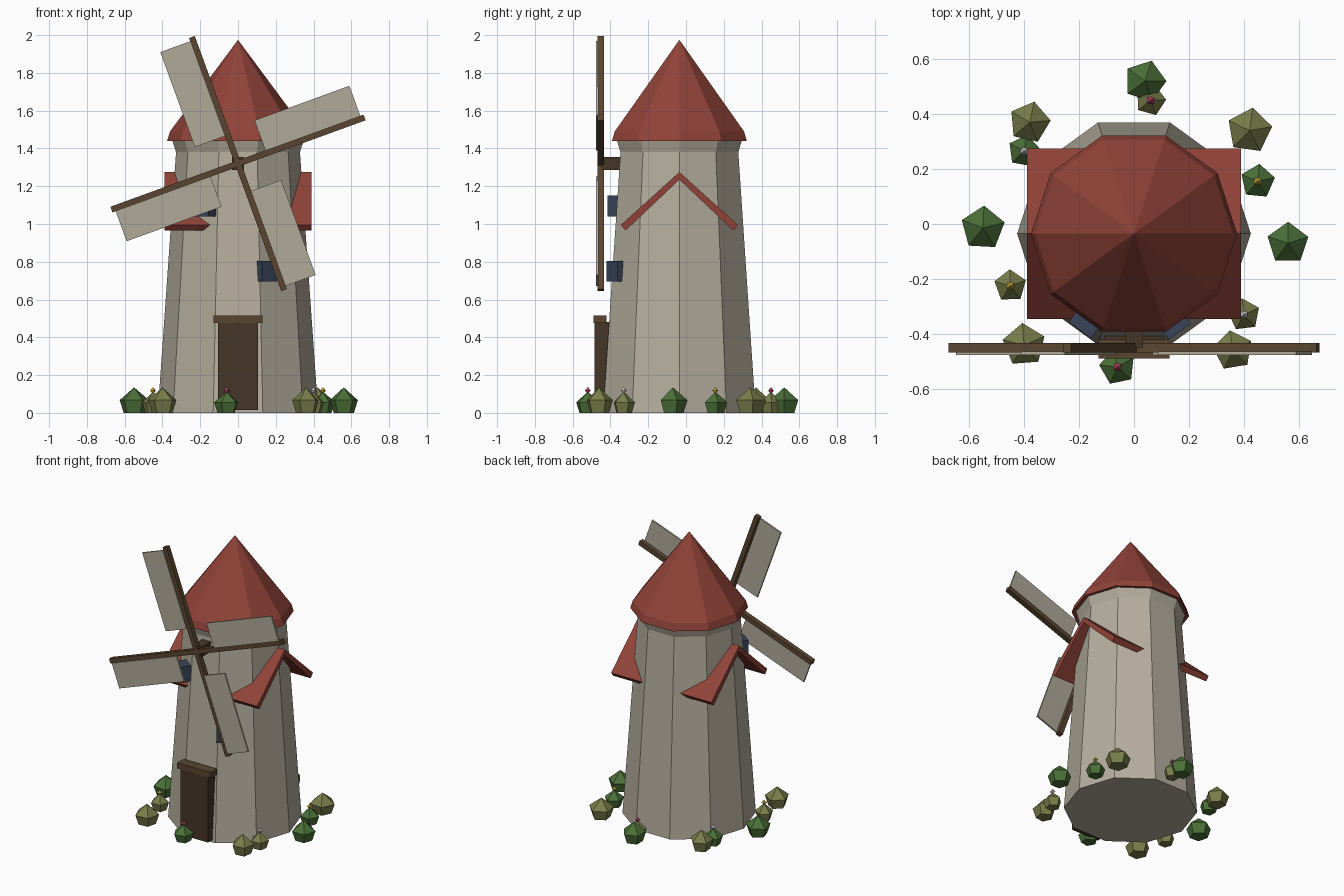
import bpy, bmesh, math
from mathutils import Matrix, Vector

if "Cube" in bpy.data.objects:
    bpy.data.objects.remove(bpy.data.objects["Cube"])

CY = -0.035  # tower axis


def mat(name, r, g, b):
    m = bpy.data.materials.new(name)
    m.diffuse_color = (r, g, b, 1)
    m.use_nodes = True
    m.node_tree.nodes["Principled BSDF"].inputs["Base Color"].default_value = m.diffuse_color
    return m


STONE = mat("stone", 0.46, 0.42, 0.34)
RED = mat("roof_red", 0.28, 0.055, 0.04)
WOOD = mat("wood", 0.10, 0.06, 0.03)
DOOR = mat("dark_wood", 0.06, 0.035, 0.02)
GLASS = mat("glass", 0.04, 0.06, 0.10)
CLOTH = mat("cloth", 0.44, 0.40, 0.32)
GREEN = mat("green_leaf", 0.07, 0.16, 0.04)
OLIVE = mat("olive_leaf", 0.19, 0.21, 0.07)
FLOWERS = {"pink": mat("pink", 0.5, 0.06, 0.15),
           "yellow": mat("yellow", 0.6, 0.4, 0.04),
           "white": mat("white", 0.7, 0.7, 0.7)}


def finish(name, bm, material):
    bmesh.ops.recalc_face_normals(bm, faces=bm.faces)
    me = bpy.data.meshes.new(name)
    bm.to_mesh(me)
    bm.free()
    me.materials.append(material)
    ob = bpy.data.objects.new(name, me)
    bpy.context.collection.objects.link(ob)
    return ob


def lathe(name, profile, sides, loc, material, turn=0.0):
    """Closed faceted solid from (radius, z) points; radius 0 makes a tip."""
    bm = bmesh.new()
    rings = []
    for r, z in profile:
        n = sides if r > 0 else 1
        rings.append([bm.verts.new((loc[0] + r * math.cos(turn + math.tau * i / sides),
                                    loc[1] + r * math.sin(turn + math.tau * i / sides),
                                    loc[2] + z)) for i in range(n)])
    for a, b in zip(rings, rings[1:]):
        for i in range(sides):
            j = (i + 1) % sides
            if len(b) == 1:
                bm.faces.new((a[i], a[j], b[0]))
            elif len(a) == 1:
                bm.faces.new((a[0], b[j], b[i]))
            else:
                bm.faces.new((a[i], a[j], b[j], b[i]))
    for ring in (rings[0], rings[-1]):
        if len(ring) > 1:
            bm.faces.new(ring)
    return finish(name, bm, material)


def box(name, lo, hi, material, matrix=Matrix()):
    lo, hi = Vector(lo), Vector(hi)
    bm = bmesh.new()
    bmesh.ops.create_cube(bm, size=1)
    bm.transform(matrix @ Matrix.Translation((lo + hi) / 2) @ Matrix.Diagonal((*(hi - lo), 1)))
    return finish(name, bm, material)


def extrude_x(name, points, x0, x1, material):
    """Prism of a (y, z) outline between two x positions."""
    bm = bmesh.new()
    face = bm.faces.new([bm.verts.new((x0, y, z)) for y, z in points])
    out = bmesh.ops.extrude_face_region(bm, geom=[face])
    bmesh.ops.translate(bm, vec=(x1 - x0, 0, 0),
                        verts=[v for v in out["geom"] if isinstance(v, bmesh.types.BMVert)])
    return finish(name, bm, material)


# Ten-sided tower with flared collar, and cone cap with a short eave band
lathe("tower", [(0.425, 0), (0.328, 1.38), (0.35, 1.45)], 10, (0, CY, 0), STONE)
lathe("cap_roof", [(0.345, 1.445), (0.375, 1.44), (0.36, 1.49), (0, 1.975)], 10, (0, CY, 0), RED)

# Gable roofs on both sides
gable = [(-0.31, 0.995), (0, 1.275), (0.31, 0.995), (0.285, 0.965), (0, 1.235), (-0.285, 0.965)]
gable = [(y + CY, z) for y, z in gable]
for side, s in (("left", -1), ("right", 1)):
    extrude_x(side + "_gable_roof", gable, s * 0.05, s * 0.39, RED)

# Door, lintel and windows
box("door", (-0.107, -0.485, 0.015), (0.107, -0.36, 0.48), DOOR)
box("lintel", (-0.13, -0.49, 0.475), (0.13, -0.42, 0.515), WOOD)
for name, x, y, z, angle in (("lower_window", 0.155, -0.375, 0.75, 36),
                             ("upper_window", -0.185, -0.37, 1.095, -36)):
    place = Matrix.Translation((x, y, z)) @ Matrix.Rotation(math.radians(angle), 4, "Z")
    box(name, (-0.05, -0.02, -0.055), (0.05, 0.06, 0.055), GLASS, place)

# Axle, then four arms each with a cloth sail along one edge
HUB = Matrix.Translation((0, 0, 1.32))
box("axle", (-0.033, -0.45, -0.035), (0.033, -0.32, 0.035), DOOR, HUB)
for k in range(4):
    turn = HUB @ Matrix.Rotation(-math.radians(20 + 90 * k), 4, "Y")
    box(f"sail_arm_{k + 1}", (0, -0.468, -0.016), (0.713, -0.433, 0.016), WOOD, turn)
    box(f"sail_cloth_{k + 1}", (0.16, -0.476, 0.014), (0.695, -0.464, 0.185), CLOTH, turn)

# Five-sided bushes round the base; the small ones carry a flower
BUSHES = [(0.04, 0.52, 0.078, GREEN, None), (0.06, 0.45, 0.057, OLIVE, "pink"),
          (-0.38, 0.37, 0.077, OLIVE, None), (-0.40, 0.265, 0.06, GREEN, "white"),
          (0.42, 0.34, 0.084, OLIVE, None), (0.45, 0.155, 0.064, GREEN, "yellow"),
          (-0.55, -0.015, 0.082, GREEN, None), (0.56, -0.07, 0.078, GREEN, None),
          (-0.45, -0.225, 0.06, OLIVE, "yellow"), (-0.40, -0.44, 0.08, OLIVE, None),
          (0.40, -0.33, 0.06, OLIVE, "white"), (0.36, -0.46, 0.074, OLIVE, None),
          (-0.06, -0.52, 0.067, GREEN, "pink")]
for i, (x, y, r, leaf, flower) in enumerate(BUSHES):
    top = 0.112 if flower else 0.135
    lathe(f"bush_{i + 1}", [(r * 0.72, 0), (r, top * 0.5), (0, top)], 5, (x, y, 0), leaf, i * 1.3)
    if flower:
        lathe(f"flower_{i + 1}", [(0, 0.1), (0.018, 0.118), (0, 0.137)], 4, (x, y, 0),
              FLOWERS[flower], 0.6)
